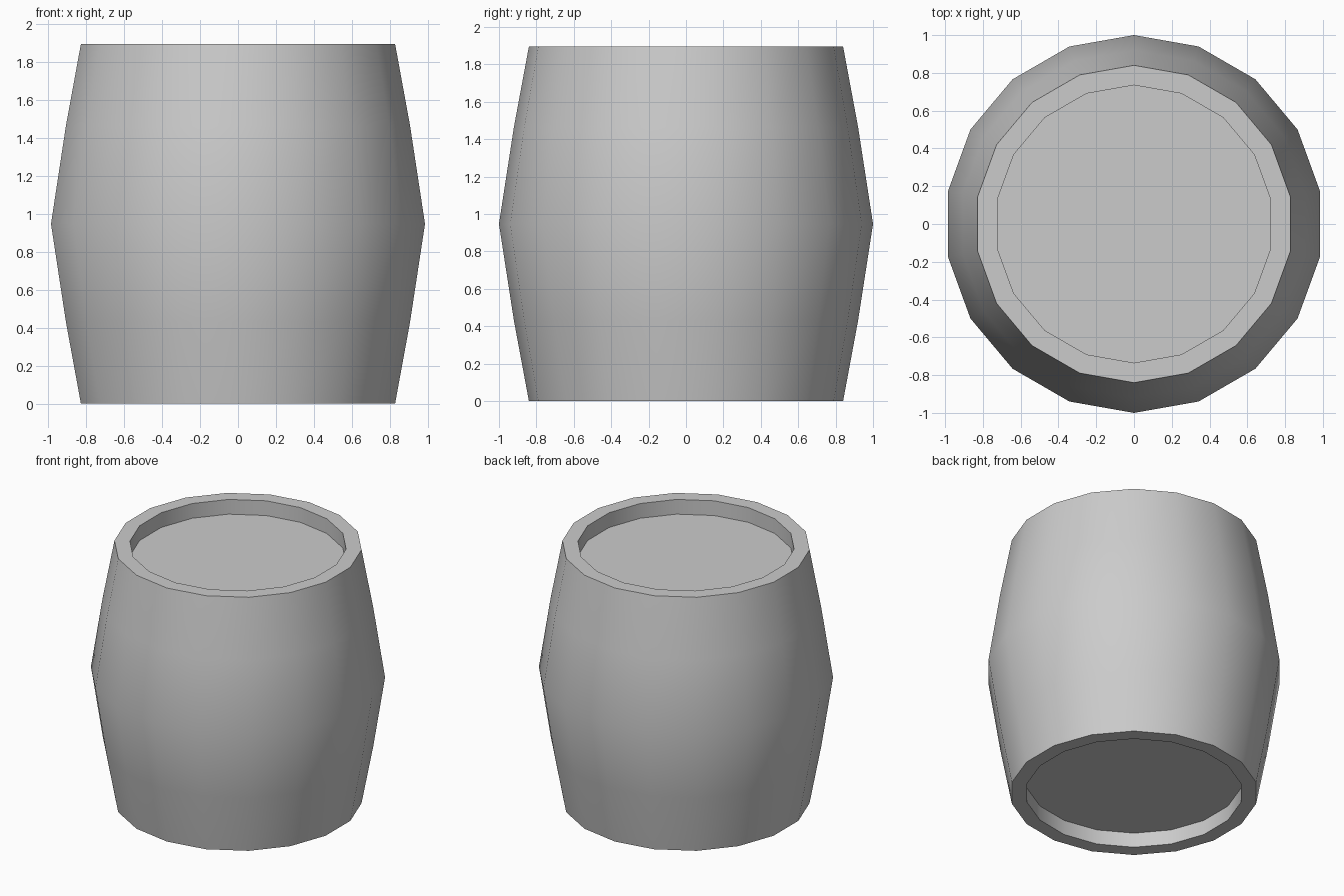
import bpy, bmesh, math

if "Cube" in bpy.data.objects:
    bpy.data.objects.remove(bpy.data.objects["Cube"])

SIDES = 18
# radius, height: bottom recess, bulging wall, top recess
PROFILE = [(0.735, 0.11), (0.735, 0.0), (0.84, 0.0), (0.92, 0.43), (1.0, 0.947),
           (0.92, 1.465), (0.84, 1.895), (0.735, 1.895), (0.735, 1.785)]

bm = bmesh.new()


def ring(r, z):
    angles = [math.pi / 2 + 2 * math.pi * i / SIDES for i in range(SIDES)]
    return [bm.verts.new((r * math.cos(a), r * math.sin(a), z)) for a in angles]


# barrel wall and rims
rings = [ring(r, z) for r, z in PROFILE]
for a, b in zip(rings, rings[1:]):
    for i in range(SIDES):
        j = (i + 1) % SIDES
        bm.faces.new((a[i], a[j], b[j], b[i]))

# recessed lids
bm.faces.new(rings[0][::-1])
bm.faces.new(rings[-1])
bmesh.ops.recalc_face_normals(bm, faces=bm.faces)

mesh = bpy.data.meshes.new("barrel")
bm.to_mesh(mesh)
bm.free()
barrel = bpy.data.objects.new("barrel", mesh)
bpy.context.collection.objects.link(barrel)

# smooth staves, crisp rims
bpy.context.view_layer.objects.active = barrel
barrel.select_set(True)
bpy.ops.object.shade_smooth_by_angle(angle=math.radians(40))
